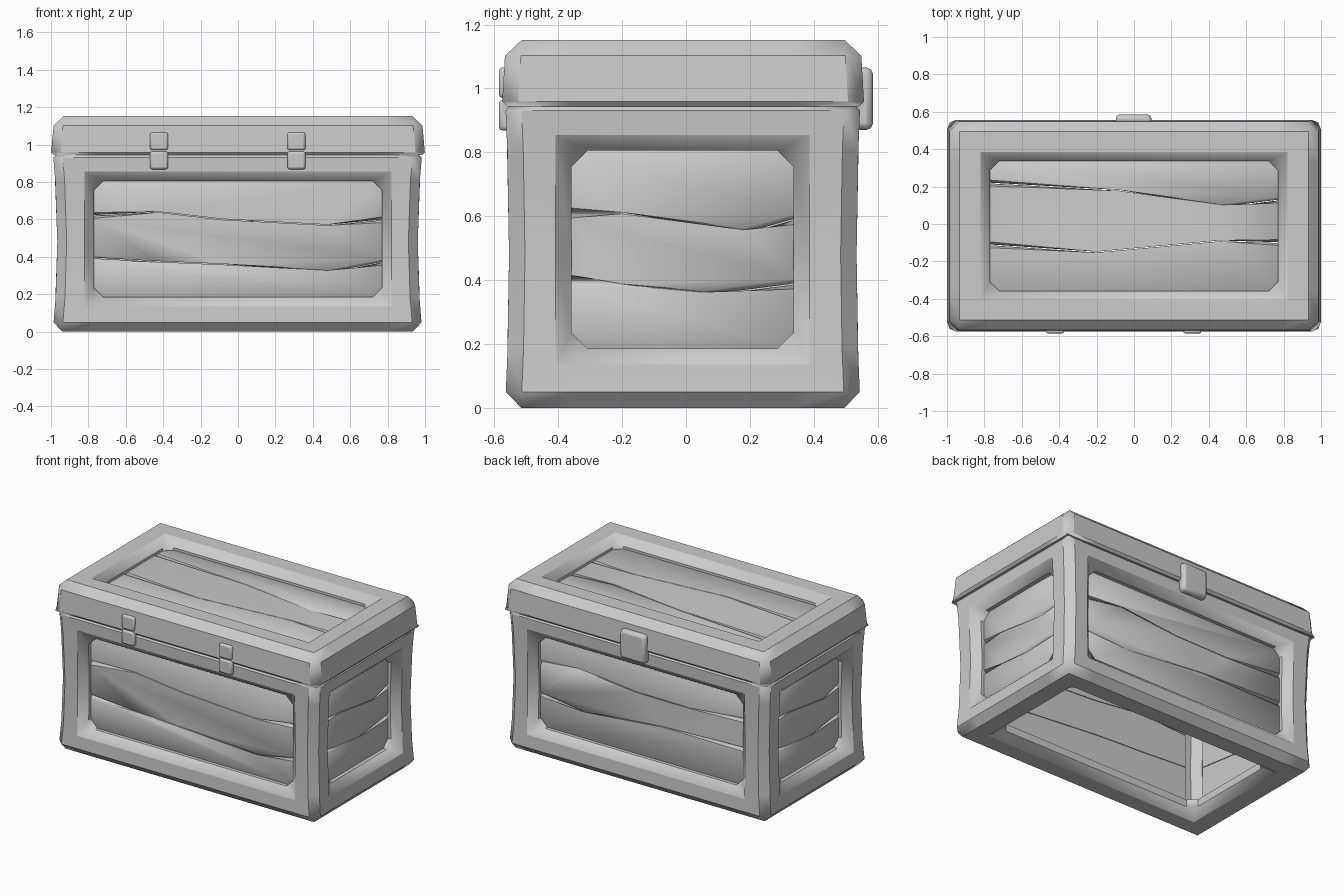
import bpy, bmesh
from mathutils import Vector

if "Cube" in bpy.data.objects:
    bpy.data.objects.remove(bpy.data.objects["Cube"])

RX, RY, RZ = (-0.77, 0.77), (-0.358, 0.336), (0.185, 0.805)   # panel openings


def finish(name, bm, bevel=0, segments=1, weighted=False):
    bmesh.ops.recalc_face_normals(bm, faces=bm.faces)
    me = bpy.data.meshes.new(name)
    bm.to_mesh(me)
    bm.free()
    ob = bpy.data.objects.new(name, me)
    bpy.context.collection.objects.link(ob)
    if bevel:
        mod = ob.modifiers.new("bevel", 'BEVEL')
        mod.width = bevel
        mod.segments = segments
        mod.limit_method = 'WEIGHT' if weighted else 'ANGLE'
    bpy.ops.object.select_all(action='DESELECT')
    ob.select_set(True)
    bpy.context.view_layer.objects.active = ob
    bpy.ops.object.shade_smooth_by_angle(angle=1.0)
    return ob


def box(lo, hi):
    bm = bmesh.new()
    bmesh.ops.create_cube(bm, size=1)
    for v in bm.verts:
        v.co = Vector([(a + b) / 2 + c * (b - a) for a, b, c in zip(lo, hi, v.co)])
    return bm


def frame(name, lo, hi, sides, deform, seam, depth):
    """Chunky frame: a box with a recessed opening on each chosen side."""
    bm = box(lo, hi)
    rng = (RX, RY, RZ)
    cuts = [(0, c) for c in RX] + [(1, c) for c in RY]
    if lo[2] < 0.1:
        cuts += [(2, c) for c in RZ + (0.48,)]
    for ax, c in cuts:
        n = Vector((0, 0, 0))
        n[ax] = 1
        bmesh.ops.bisect_plane(bm, geom=bm.verts[:] + bm.edges[:] + bm.faces[:],
                               plane_co=n * c, plane_no=n)
    bm.normal_update()
    for ax, sign in sides:
        n = Vector((0, 0, 0))
        n[ax] = sign
        faces = [f for f in bm.faces if f.normal.dot(n) > 0.9 and
                 abs(f.calc_center_median()[ax] - (hi if sign > 0 else lo)[ax]) < 0.01 and
                 all(rng[i][0] < f.calc_center_median()[i] < rng[i][1]
                     for i in range(3) if i != ax)]
        new = bmesh.ops.extrude_face_region(bm, geom=faces)['geom']
        bmesh.ops.translate(bm, vec=-n * depth,
                            verts=[g for g in new if isinstance(g, bmesh.types.BMVert)])
        old = [f for f in faces if f.is_valid]
        caps = [g for g in new if isinstance(g, bmesh.types.BMFace)]
        bmesh.ops.delete(bm, geom=list(set(old + caps)), context='FACES')
        bm.normal_update()
    bmesh.ops.recalc_face_normals(bm, faces=bm.faces)
    layer = bm.edges.layers.float.new("bevel_weight_edge")
    for e in bm.edges:
        if len(e.link_faces) == 2 and e.calc_face_angle(0) > 0.5:
            at_seam = all(abs(v.co.z - seam) < 0.001 for v in e.verts)
            e[layer] = 0.3 if at_seam else 1.0
    for v in bm.verts:
        dx, dy = deform(v.co.z)
        if abs(v.co.x) > 0.85:
            v.co.x -= dx if v.co.x > 0 else -dx
        if abs(v.co.y) > 0.42:
            v.co.y -= dy if v.co.y > 0 else -dy
    return finish(name, bm, 0.05, 1, True)


def waist(z):
    k = 1 - ((z - 0.48) / 0.48) ** 2
    return 0.024 * k, 0.012 * k


def taper(z):
    k = (z - 0.945) / 0.205
    return 0.018 * k, 0.012 * k


# Body frame and lid frame
walls = [(0, 1), (0, -1), (1, 1), (1, -1)]
frame("body_frame", (-0.99, -0.566, 0), (0.985, 0.546, 0.946),
      walls + [(2, 1), (2, -1)], waist, 0.946, 0.1)
frame("lid_frame", (-1.0, -0.576, 0.944), (1.0, 0.558, 1.152),
      [(2, 1), (2, -1)], taper, 0.944, 0.08)


def planks(name, ur, vr, lines, place):
    """Three planks split by wavy lines; place maps (u, v, inward depth) to 3D."""
    m = 0.02
    u0, u1 = ur[0] - m, ur[1] + m
    lines = [[(u0, p[0][1])] + p[1:-1] + [(u1, p[-1][1])] for p in lines]
    top = [(u0, vr[1] + m), (u1, vr[1] + m)]
    bottom = [(u0, vr[0] - m), (u1, vr[0] - m)]
    rows = [bottom] + lines + [top]
    for i in range(3):
        ring = [(u, v + 0.002) for u, v in rows[i]]
        ring += [(u, v - 0.002) for u, v in reversed(rows[i + 1])]
        bm = bmesh.new()
        outer = [bm.verts.new(place(u, v, 0)) for u, v in ring]
        inner = [bm.verts.new(place(u, v, 0.035)) for u, v in ring]
        face = bm.faces.new(outer)
        bm.faces.new(inner[::-1])
        n = len(ring)
        for k in range(n):
            j = (k + 1) % n
            bm.faces.new((outer[k], inner[k], inner[j], outer[j]))
        bmesh.ops.bevel(bm, geom=face.edges[:], offset=0.014, segments=1, affect='EDGES')
        finish(f"{name}_plank_{i + 1}", bm)


# Wavy plank panels, lower split line first
planks("front", RX, RZ,
       [[(-0.77, 0.395), (-0.43, 0.375), (-0.08, 0.36), (0.48, 0.315), (0.77, 0.375)],
        [(-0.77, 0.62), (-0.43, 0.64), (-0.08, 0.60), (0.48, 0.57), (0.77, 0.60)]],
       lambda u, v, d: Vector((u, -0.485 + d, v)))
planks("back", RX, RZ,
       [[(-0.77, 0.43), (-0.15, 0.42), (0.44, 0.35), (0.77, 0.40)],
        [(-0.77, 0.63), (-0.35, 0.60), (0.05, 0.59), (0.48, 0.66), (0.77, 0.61)]],
       lambda u, v, d: Vector((u, 0.465 - d, v)))
side_lines = [[(-0.36, 0.40), (-0.2, 0.40), (0.05, 0.35), (0.335, 0.39)],
              [(-0.36, 0.61), (-0.2, 0.61), (0.18, 0.545), (0.335, 0.595)]]
planks("right", RY, RZ, side_lines, lambda u, v, d: Vector((0.895 - d, u, v)))
planks("left", RY, RZ, side_lines, lambda u, v, d: Vector((-0.9 + d, -0.022 - u, v)))
planks("top", RX, RY,
       [[(-0.77, -0.11), (-0.2, -0.15), (0.46, -0.09), (0.77, -0.10)],
        [(-0.77, 0.22), (-0.08, 0.18), (0.47, 0.09), (0.77, 0.13)]],
       lambda u, v, d: Vector((u, v, 1.085 - d)))

# Two-part hinges on the front, latch on the back
for side, x in (("left", -0.422), ("right", 0.312)):
    for part, z in (("lower", 0.868), ("upper", 0.97)):
        finish(f"{side}_hinge_{part}",
               box((x - 0.048, -0.586, z), (x + 0.048, -0.53, z + 0.096)), 0.012, 2)
finish("latch", box((-0.097, 0.51, 0.87), (0.093, 0.585, 1.065)), 0.02, 2)
